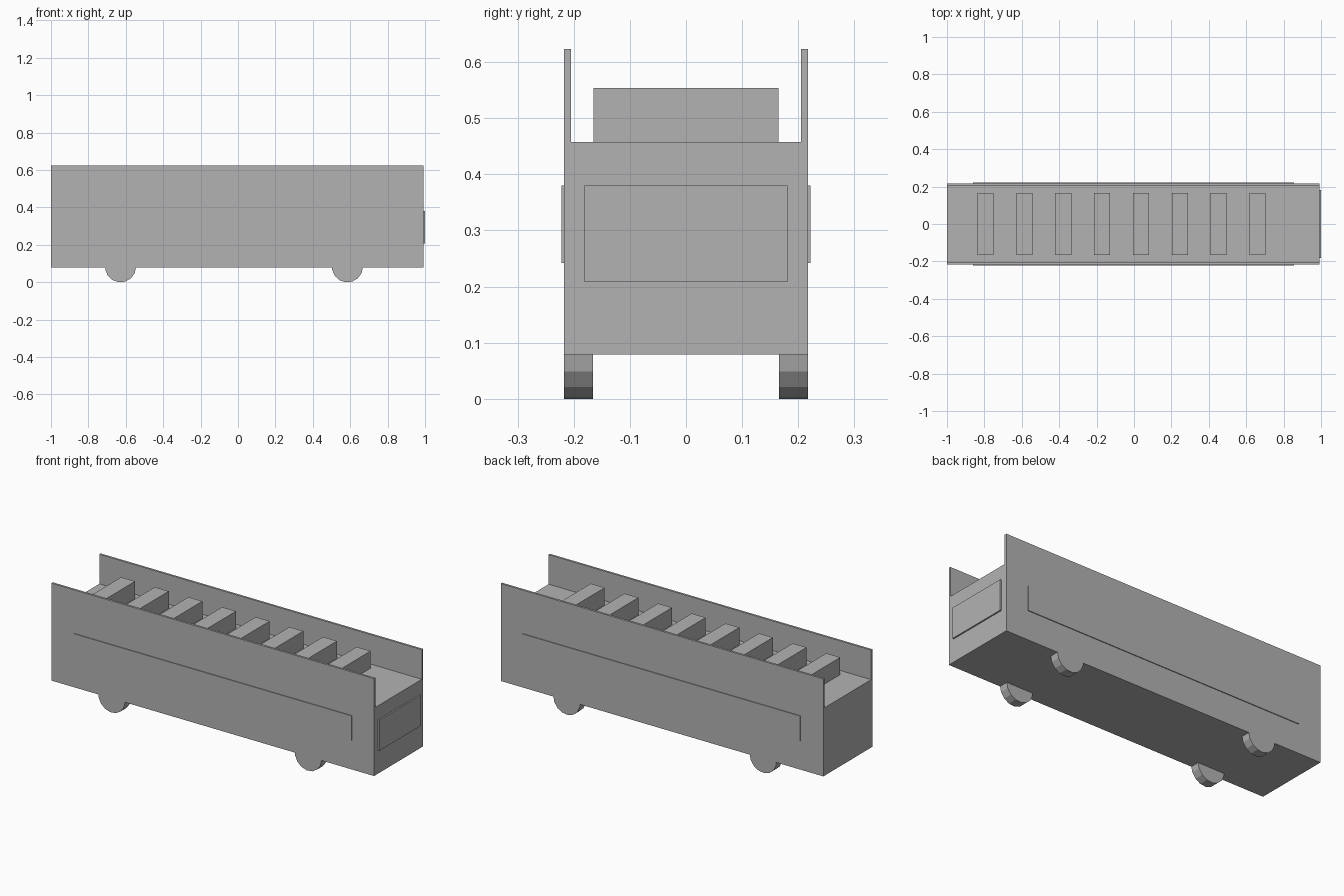
import bpy, bmesh, math

if "Cube" in bpy.data.objects:
    bpy.data.objects.remove(bpy.data.objects["Cube"])

grey = bpy.data.materials.new("plain_grey")
grey.diffuse_color = (0.45, 0.45, 0.45, 1)
grey.use_nodes = True
grey.node_tree.nodes["Principled BSDF"].inputs["Base Color"].default_value = grey.diffuse_color


def finish(bm, name):
    bmesh.ops.recalc_face_normals(bm, faces=bm.faces)
    mesh = bpy.data.meshes.new(name)
    bm.to_mesh(mesh)
    bm.free()
    mesh.materials.append(grey)
    obj = bpy.data.objects.new(name, mesh)
    bpy.context.collection.objects.link(obj)
    return obj


def prism(name, points, offset):
    """Extrude a flat outline along an offset."""
    bm = bmesh.new()
    face = bm.faces.new([bm.verts.new(p) for p in points])
    extruded = bmesh.ops.extrude_face_region(bm, geom=[face], use_keep_orig=True)
    verts = [g for g in extruded["geom"] if isinstance(g, bmesh.types.BMVert)]
    bmesh.ops.translate(bm, verts=verts, vec=offset)
    return finish(bm, name)


def box(name, x0, x1, y0, y1, z0, z1):
    outline = [(x0, y0, z0), (x1, y0, z0), (x1, y1, z0), (x0, y1, z0)]
    return prism(name, outline, (0, 0, z1 - z0))


# Body: U-shaped section, raised side walls open at both ends
BACK, FRONT, HALF = -1.0, 0.992, 0.217
FLOOR, TOP, BASE, INNER = 0.458, 0.623, 0.079, 0.205
section = [(-HALF, BASE), (HALF, BASE), (HALF, TOP), (INNER, TOP),
           (INNER, FLOOR), (-INNER, FLOOR), (-INNER, TOP), (-HALF, TOP)]
prism("body", [(BACK, y, z) for y, z in section], (FRONT - BACK, 0, 0))

# Row of bench seats
for i in range(8):
    x = -0.837 + i * 0.2078
    box(f"seat_{i + 1}", x, x + 0.086, -0.165, 0.165, FLOOR, 0.554)

# Window plates on the end and both sides
box("end_window", FRONT, 1.0, -0.181, 0.181, 0.208, 0.38)
for side, label in ((-1, "front"), (1, "back")):
    y0, y1 = sorted((side * HALF, side * 0.2215))
    box(f"{label}_side_window", -0.86, 0.855, y0, y1, 0.242, 0.38)

# Wheels, flush with the body sides
RADIUS, SIDES = 0.083, 15
for x, end in ((-0.628, "rear"), (0.585, "lead")):
    for side, label in ((-1, "front"), (1, "back")):
        angles = [2 * math.pi * i / SIDES for i in range(SIDES)]
        rim = [(x + RADIUS * math.cos(a), side * HALF,
                0.0826 + RADIUS * math.sin(a)) for a in angles]
        prism(f"{end}_wheel_{label}", rim, (0, -side * 0.051, 0))
